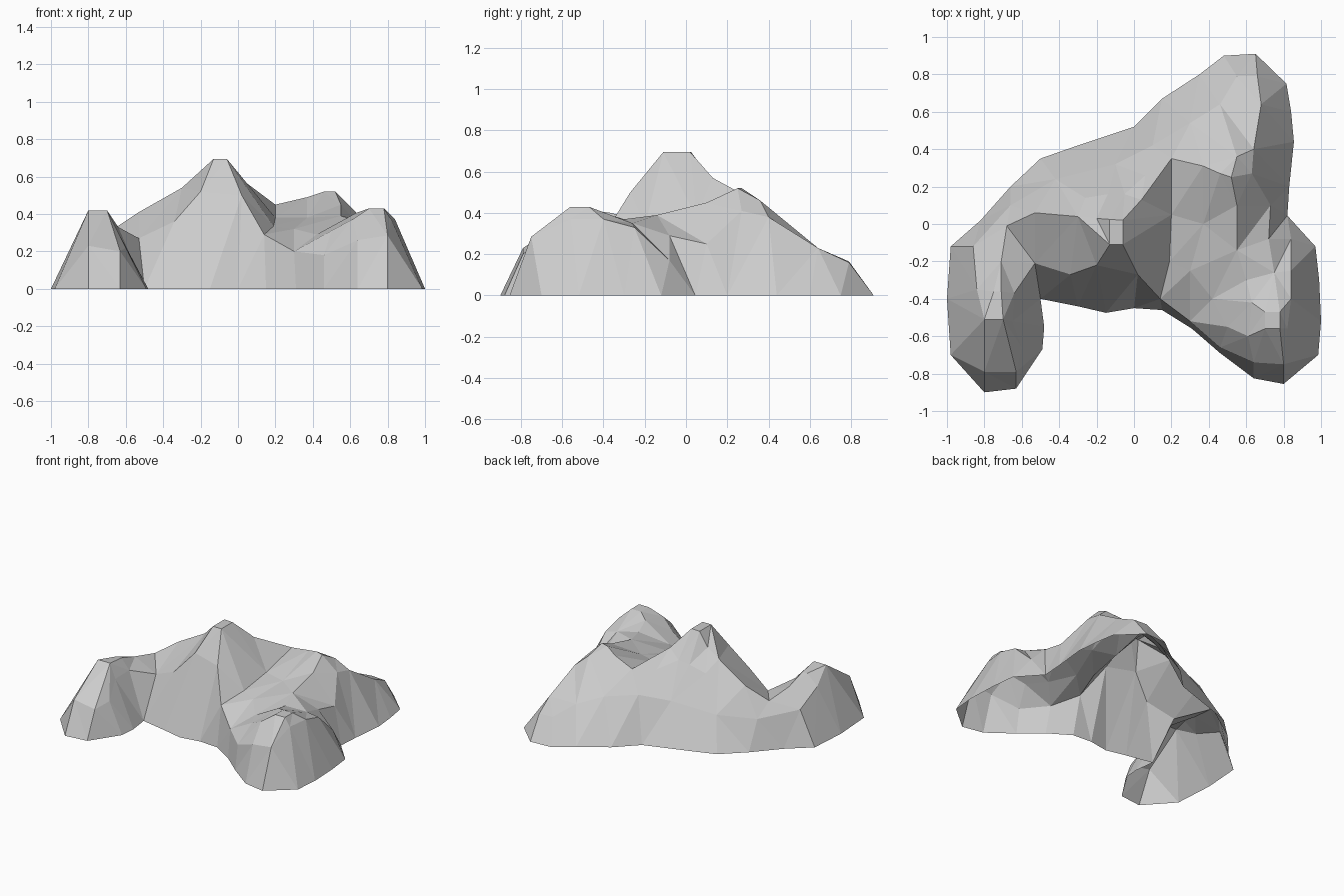
import bpy
from mathutils import Vector
from mathutils.geometry import delaunay_2d_cdt

pts, heights, creases = [], [], []


def chain(points, closed=False):
    """Add a line of terrain points; its segments stay edges in the mesh."""
    ids = []
    for x, y, *z in points:
        key = Vector((x, y))
        found = [i for i, p in enumerate(pts) if (p - key).length < 0.004]
        if found:
            ids.append(found[0])
        else:
            pts.append(key)
            heights.append(z[0] if z else 0.0)
            ids.append(len(pts) - 1)
    creases.extend(zip(ids, ids[1:]))
    if closed:
        creases.append((ids[-1], ids[0]))
    return ids


# Footprint on the ground
foot = chain([
    (-.98, -.12), (-1, -.4), (-.98, -.7), (-.8, -.9), (-.63, -.88),
    (-.49, -.67), (-.48, -.55), (-.5, -.4), (-.3, -.44), (-.15, -.475),
    (0, -.45), (.15, -.46), (.31, -.56), (.46, -.69), (.64, -.825),
    (.8, -.855), (.985, -.7), (1, -.52), (.99, -.3), (.97, -.12),
    (.82, .045), (.83, .2), (.855, .44), (.84, .6), (.815, .75),
    (.65, .91), (.48, .9), (.35, .8), (.15, .67), (0, .52),
    (-.3, .42), (-.5, .35), (-.66, .2), (-.82, .02)], True)

# Main summit plateau
chain([(-.13, -.11, .695), (-.06, -.11, .695), (-.06, .02, .695), (-.13, .025, .695)], True)
# West ridge and its front shoulder
chain([(-.13, .025, .695), (-.2, .03, .595), (-.3, .04, .54), (-.53, .06, .41), (-.68, -.01, .31)])
chain([(-.13, -.11, .695), (-.2, -.22, .52), (-.34, -.27, .36), (-.53, -.21, .27), (-.68, -.01, .31)])
# East ridge and rear spur
chain([(-.06, .02, .695), (.04, .13, .57), (.2, .35, .45), (.37, .31, .49),
       (.46, .27, .52), (.52, .25, .52), (.55, .36, .46), (.64, .4, .38),
       (.68, .64, .23), (.66, .79, .16), (.65, .91, 0)])
chain([(.64, .4, .38), (.63, .27, .41), (.73, .1, .25), (.82, .045, 0)])
# Gully between summit and right lobe
chain([(.2, .35, .45), (.2, .05, .38), (.19, -.2, .335), (.14, -.4, .29), (.15, -.46, 0)])
chain([(-.06, -.11, .695), (.02, -.27, .5), (.14, -.4, .29)])
# Saddle linking spur and right lobe
chain([(.52, .25, .52), (.55, .1, .45), (.55, -.14, .39), (.73, .1, .25)])
chain([(.2, .05, .38), (.37, 0, .38), (.55, -.14, .39)])

# Left lobe crest, outer edge and nose
chain([(-.68, -.01, .31), (-.71, -.2, .35), (-.71, -.36, .4), (-.7, -.51, .42),
       (-.63, -.79, .2), (-.63, -.88, 0)])
chain([(-.86, -.12, .25), (-.84, -.35, .33), (-.8, -.51, .42), (-.8, -.79, .23), (-.8, -.9, 0)])
chain([(-.7, -.51, .42), (-.8, -.51, .42), (-.75, -.36, .4), (-.71, -.36, .4)])
chain([(-.8, -.79, .23), (-.63, -.79, .2)])
chain([(-.53, -.21, .27), (-.64, -.37, .33), (-.65, -.52, .32), (-.6, -.66, .22)])

# Right lobe top, outer edge and front rim
chain([(.7, -.47, .43), (.78, -.47, .43), (.78, -.56, .43), (.7, -.56, .43)], True)
chain([(.73, .1, .25), (.72, -.08, .29), (.84, -.08, .17), (.84, -.25, .33),
       (.84, -.4, .37), (.82, -.56, .37), (.8, -.75, .285), (.8, -.855, 0)])
chain([(.72, -.08, .29), (.75, -.26, .35), (.78, -.47, .43)])
chain([(.14, -.4, .29), (.3, -.52, .2), (.46, -.66, .18), (.64, -.74, .26), (.8, -.75, .285)])
chain([(.55, -.14, .39), (.6, -.3, .37), (.63, -.42, .405), (.7, -.47, .43)])
chain([(.3, -.25, .32), (.42, -.4, .29), (.5, -.55, .31), (.61, -.6, .37), (.7, -.56, .43)])

# Back face below the summit and the break of slope along the back
chain([(-.26, .14, .46), (-.14, .16, .5), (-.05, .16, .51), (.06, .26, .45)])
chain([(-.86, -.12, .25), (-.66, .1, .21), (-.42, .24, .23), (-.1, .32, .28),
       (.1, .42, .31), (.3, .54, .29), (.46, .64, .23), (.55, .79, .165), (.66, .79, .16)])

# Triangulate inside the footprint and lift every point to its height
co, _, faces, origin, _, _ = delaunay_2d_cdt(pts, creases, [foot], 1, 1e-5)
verts = [(p.x, p.y, heights[o[0]] if o else .3) for p, o in zip(co, origin)]
mesh = bpy.data.meshes.new("mountain")
mesh.from_pydata(verts, [], faces)
mesh.update()
mountain = bpy.data.objects.new("mountain", mesh)
bpy.context.collection.objects.link(mountain)
